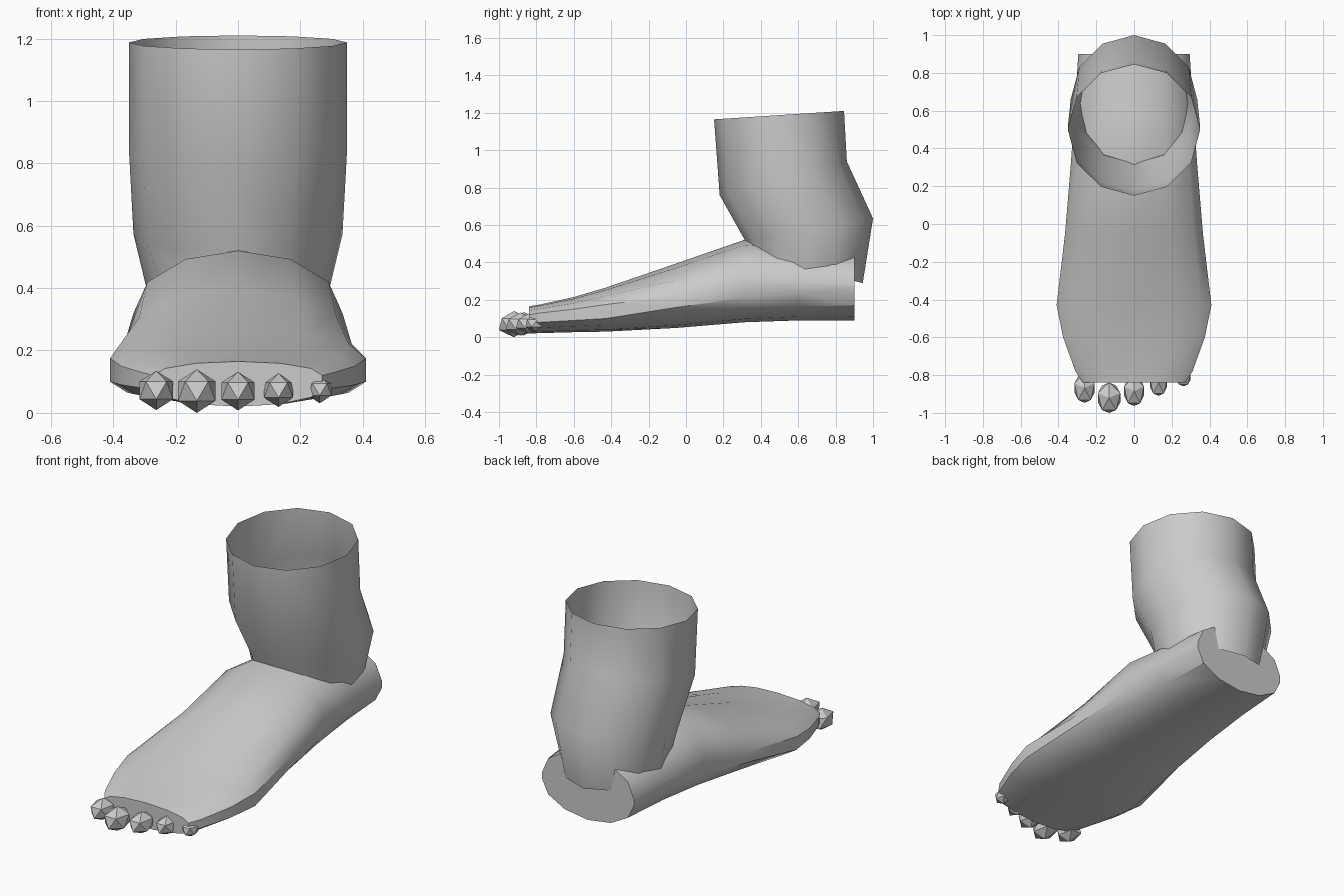
import bpy, bmesh, math

if "Cube" in bpy.data.objects:
    bpy.data.objects.remove(bpy.data.objects["Cube"], do_unlink=True)

GREY = (0.6, 0.6, 0.6, 1)
skin = bpy.data.materials.new("plain grey")
skin.use_nodes = True
skin.diffuse_color = GREY
skin.node_tree.nodes["Principled BSDF"].inputs["Base Color"].default_value = GREY


def finish(bm, name, smooth):
    bmesh.ops.recalc_face_normals(bm, faces=bm.faces[:])
    mesh = bpy.data.meshes.new(name)
    bm.to_mesh(mesh)
    bm.free()
    mesh.materials.append(skin)
    obj = bpy.data.objects.new(name, mesh)
    bpy.context.collection.objects.link(obj)
    if smooth:
        bpy.ops.object.select_all(action='DESELECT')
        obj.select_set(True)
        bpy.context.view_layer.objects.active = obj
        bpy.ops.object.shade_smooth_by_angle(angle=math.radians(smooth))
    return obj


def loft(name, rings, capped, smooth):
    bm = bmesh.new()
    loops = [[bm.verts.new(p) for p in ring] for ring in rings]
    n = len(loops[0])
    for a, b in zip(loops, loops[1:]):
        for i in range(n):
            j = (i + 1) % n
            bm.faces.new((a[i], a[j], b[j], b[i]))
    if capped:
        bm.faces.new(loops[0])
        bm.faces.new(loops[-1])
    return finish(bm, name, smooth)


def leg_ring(half_width, front, back):
    """Tilted twelve-sided ring through a front and a back (y, z) point."""
    (fy, fz), (by, bz) = front, back
    ring = []
    for i in range(12):
        a = math.tau * i / 12
        t = (1 - math.cos(a)) / 2
        ring.append((half_width * math.sin(a), fy + (by - fy) * t, fz + (bz - fz) * t))
    return ring


def foot_ring(y, w, top, upper, lower, bottom):
    """Domed top, short upright side and shallow curved sole."""
    ring = []
    for i in range(-3, 4):
        a = math.radians(30 * i)
        ring.append((w * math.sin(a), y, upper + (top - upper) * math.cos(a)))
    for i in range(3, -4, -1):
        a = math.radians(30 * i)
        ring.append((w * math.sin(a), y, lower + (bottom - lower) * math.cos(a)))
    return ring


# Open tube of the lower leg
loft("lower_leg", [
    leg_ring(0.35, (0.15, 1.165), (0.845, 1.21)),
    leg_ring(0.35, (0.18, 0.76), (0.86, 0.94)),
    leg_ring(0.335, (0.32, 0.51), (1.0, 0.635)),
    leg_ring(0.285, (0.33, 0.44), (0.945, 0.29)),
], False, 50)

# Foot from toe end to heel: y, half width, top, upper side, lower side, sole
loft("foot", [foot_ring(*s) for s in (
    (-0.84, 0.27, 0.165, 0.12, 0.08, 0.02),
    (-0.78, 0.31, 0.175, 0.13, 0.08, 0.022),
    (-0.6, 0.375, 0.215, 0.15, 0.09, 0.027),
    (-0.43, 0.41, 0.265, 0.175, 0.10, 0.03),
    (-0.05, 0.365, 0.395, 0.22, 0.16, 0.05),
    (0.31, 0.335, 0.52, 0.32, 0.21, 0.08),
    (0.6, 0.315, 0.50, 0.30, 0.24, 0.09),
    (0.9, 0.295, 0.47, 0.29, 0.25, 0.09),
)], True, 35)

# Faceted toes: x, y, z, radius, half length
toes = (
    (-0.262, -0.868, 0.072, 0.063, 0.088),
    (-0.132, -0.92, 0.07, 0.07, 0.09),
    (0.0, -0.885, 0.07, 0.062, 0.088),
    (0.13, -0.84, 0.073, 0.054, 0.078),
    (0.262, -0.81, 0.075, 0.044, 0.055),
)
for number, (x, y, z, r, length) in enumerate(toes, 1):
    bm = bmesh.new()
    bmesh.ops.create_icosphere(bm, subdivisions=1, radius=1)
    for v in bm.verts:
        px, py, pz = v.co
        v.co = (x - py * r, y + px * length, z + pz * r)
    finish(bm, f"toe_{number}", 0)
